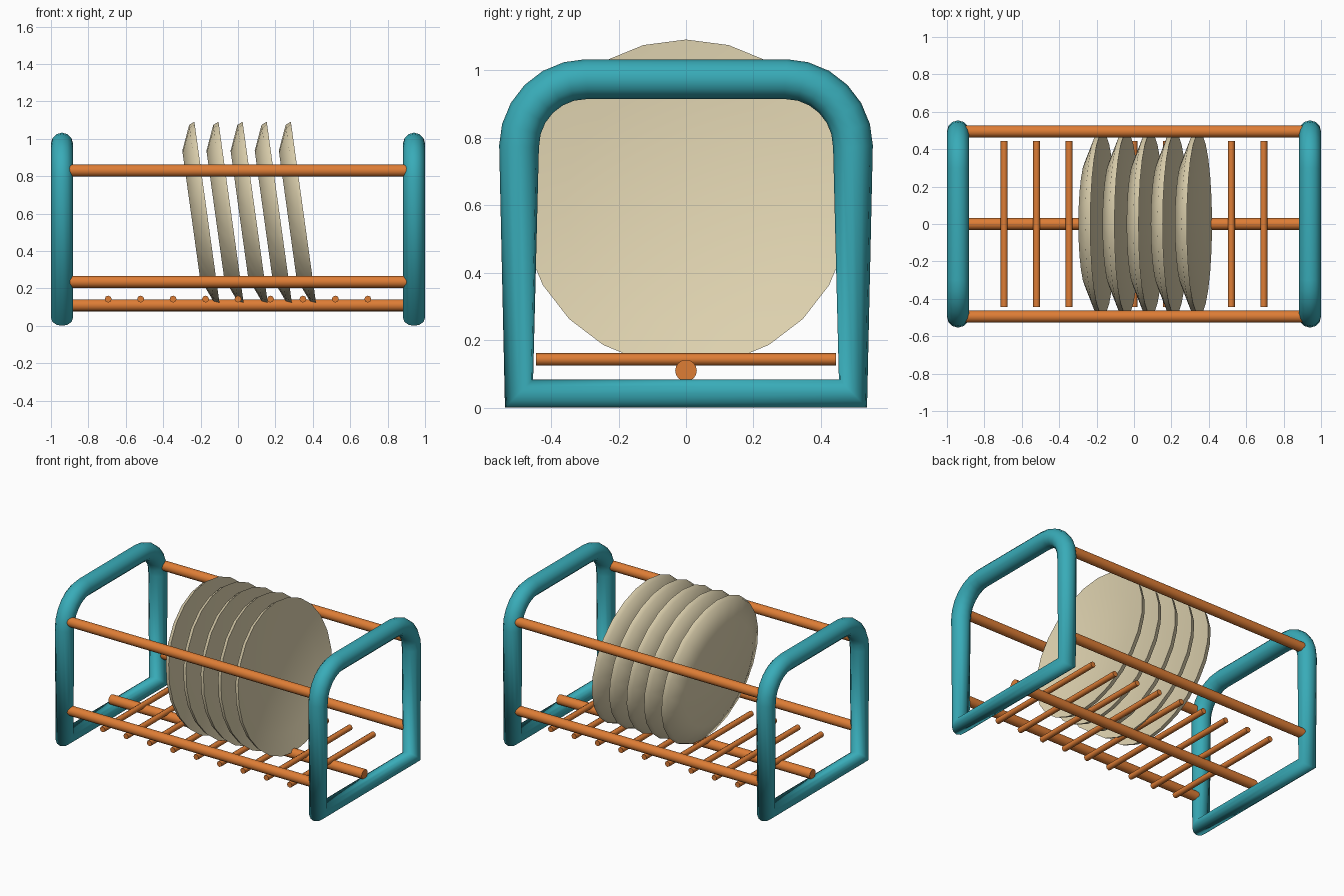
import bpy, bmesh, math
from mathutils import Matrix, Vector

if "Cube" in bpy.data.objects:
    bpy.data.objects.remove(bpy.data.objects["Cube"])


def material(name, rgb):
    m = bpy.data.materials.new(name)
    m.diffuse_color = (*rgb, 1)
    m.use_nodes = True
    m.node_tree.nodes["Principled BSDF"].inputs["Base Color"].default_value = m.diffuse_color
    return m


TEAL = material("teal", (0.04, 0.41, 0.48))
ORANGE = material("orange", (0.73, 0.205, 0.036))
CREAM = material("cream", (0.75, 0.66, 0.44))


def finish(obj, mat, angle=40):
    obj.data.materials.clear()
    obj.data.materials.append(mat)
    bpy.ops.object.select_all(action='DESELECT')
    obj.select_set(True)
    bpy.context.view_layer.objects.active = obj
    bpy.ops.object.shade_smooth_by_angle(angle=math.radians(angle))


def rod(name, center, axis, length, radius, sides):
    rot = (0, math.pi / 2, 0) if axis == 'x' else (math.pi / 2, 0, 0)
    bpy.ops.mesh.primitive_cylinder_add(vertices=sides, radius=radius, depth=length,
                                        location=center, rotation=rot)
    obj = bpy.context.object
    obj.name = name
    finish(obj, ORANGE, 50)


# End frames: closed tube loops, square at the floor and rounded on top
def end_frame(name, x):
    half, low, high, r = 0.495, 0.042, 0.974, 0.2
    path = [(half, low)]
    for i in range(7):
        a = math.radians(15 * i)
        path.append((half - r + r * math.cos(a), high - r + r * math.sin(a)))
    path += [(-y, z) for y, z in reversed(path)]
    curve = bpy.data.curves.new(name, 'CURVE')
    curve.dimensions = '3D'
    curve.bevel_depth = 0.059
    curve.bevel_resolution = 4
    spline = curve.splines.new('POLY')
    spline.points.add(len(path) - 1)
    for p, (y, z) in zip(spline.points, path):
        p.co = (x, y, z, 1)
    spline.use_cyclic_u = True
    obj = bpy.data.objects.new(name, curve)
    bpy.context.collection.objects.link(obj)
    bpy.ops.object.select_all(action='DESELECT')
    obj.select_set(True)
    bpy.context.view_layer.objects.active = obj
    bpy.ops.object.convert(target='MESH')
    finish(bpy.context.object, TEAL, 95)


end_frame("left_end_frame", -0.941)
end_frame("right_end_frame", 0.941)

# Long rails between the end frames
for side, y in (("front", -0.495), ("back", 0.495)):
    rod(side + "_upper_rail", (0, y, 0.83), 'x', 1.88, 0.032, 16)
    rod(side + "_lower_rail", (0, y, 0.235), 'x', 1.88, 0.032, 16)
rod("bottom_rail", (0, 0, 0.11), 'x', 1.88, 0.032, 16)

# Thin cross rods on the bottom rail
for i in range(9):
    rod(f"cross_rod_{i + 1}", ((i - 4) * 0.1735, 0, 0.143), 'y', 0.89, 0.0185, 8)

# Plates: lathed dish profile (radius, height along the axis), leaning back
PROFILE = [(0, -0.085), (0.345, -0.085), (0.477, -0.03), (0.49, 0),
           (0.36, -0.023), (0.2, -0.042), (0, -0.05)]


def plate(name, x):
    bm = bmesh.new()
    verts = [bm.verts.new((r, 0, h)) for r, h in PROFILE]
    edges = [bm.edges.new(pair) for pair in zip(verts, verts[1:])]
    bmesh.ops.spin(bm, geom=verts + edges, cent=(0, 0, 0), axis=(0, 0, 1),
                   angle=math.tau, steps=24, use_duplicate=False)
    bmesh.ops.remove_doubles(bm, verts=bm.verts, dist=0.0005)
    bmesh.ops.recalc_face_normals(bm, faces=bm.faces)
    turn = Matrix.Rotation(math.radians(90 - 7.9), 4, 'Y')
    bm.transform(Matrix.Translation(Vector((x, 0, 0.606))) @ turn)
    mesh = bpy.data.meshes.new(name)
    bm.to_mesh(mesh)
    bm.free()
    obj = bpy.data.objects.new(name, mesh)
    bpy.context.collection.objects.link(obj)
    finish(obj, CREAM, 60)


for i in range(5):
    plate(f"plate_{i + 1}", -0.166 + i * 0.129)
